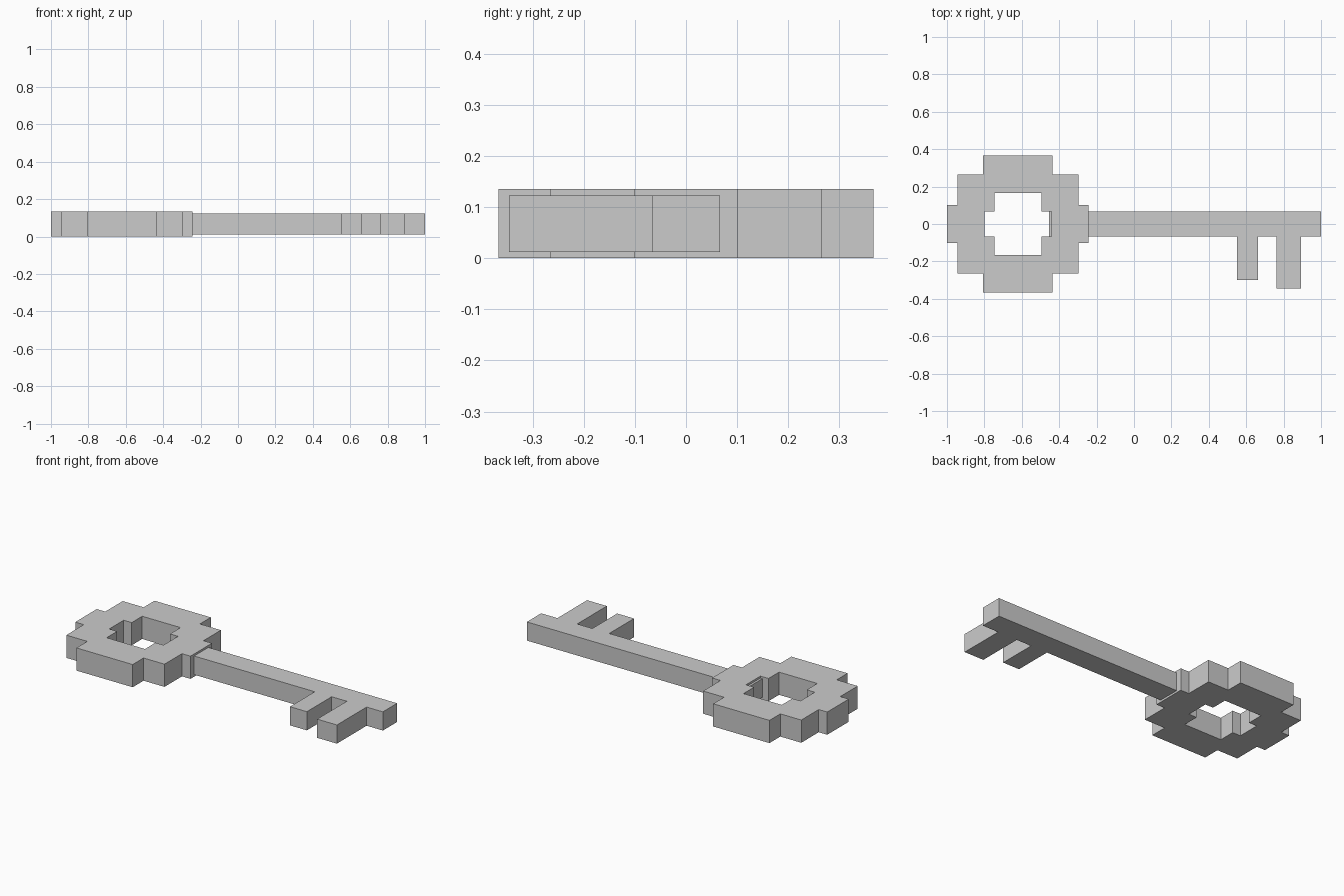
import bpy, bmesh

if "Cube" in bpy.data.objects:
    bpy.data.objects.remove(bpy.data.objects["Cube"])


def extruded(name, loops, z0, z1):
    """Fill the outline (later loops are holes) and extrude it upwards."""
    bm = bmesh.new()
    edges = []
    for loop in loops:
        vs = [bm.verts.new((x, y, z0)) for x, y in loop]
        edges += [bm.edges.new((vs[i - 1], vs[i])) for i in range(len(vs))]
    bmesh.ops.triangle_fill(bm, edges=edges, use_beauty=True)
    geo = bmesh.ops.extrude_face_region(bm, geom=bm.faces[:])["geom"]
    top = [g for g in geo if isinstance(g, bmesh.types.BMVert)]
    bmesh.ops.translate(bm, verts=top, vec=(0, 0, z1 - z0))
    bmesh.ops.recalc_face_normals(bm, faces=bm.faces[:])
    me = bpy.data.meshes.new(name)
    bm.to_mesh(me)
    bm.free()
    ob = bpy.data.objects.new(name, me)
    bpy.context.collection.objects.link(ob)
    return ob


def stepped(cx, corners):
    """Stepped ring outline from corner half-sizes, mirrored to four quadrants."""
    q = []
    for i, (x, y) in enumerate(corners):
        if i:
            q.append((x, corners[i - 1][1]))  # inner corner of the step
        q.append((x, y))
    pts = q + [(-x, y) for x, y in q[::-1]]
    pts += [(-x, -y) for x, y in q] + [(x, -y) for x, y in q[::-1]]
    return [(cx + x, y) for x, y in pts]


# Ring-shaped handle with blocky steps and a stepped hole
outer = stepped(-0.621, [(0.379, 0.101), (0.323, 0.265), (0.185, 0.367)])
hole = stepped(-0.621, [(0.179, 0.068), (0.126, 0.167)])
extruded("key_handle", [outer, hole], 0.0, 0.135)

# Shaft with two teeth, slightly thinner than the handle
shaft = [(-0.455, 0.067), (-0.455, -0.067)]
for x0, x1, y in [(0.552, 0.663, -0.30), (0.763, 0.893, -0.346)]:
    shaft += [(x0, -0.067), (x0, y), (x1, y), (x1, -0.067)]
shaft += [(1.0, -0.067), (1.0, 0.067)]
extruded("key_shaft_and_teeth", [shaft], 0.012, 0.123)
